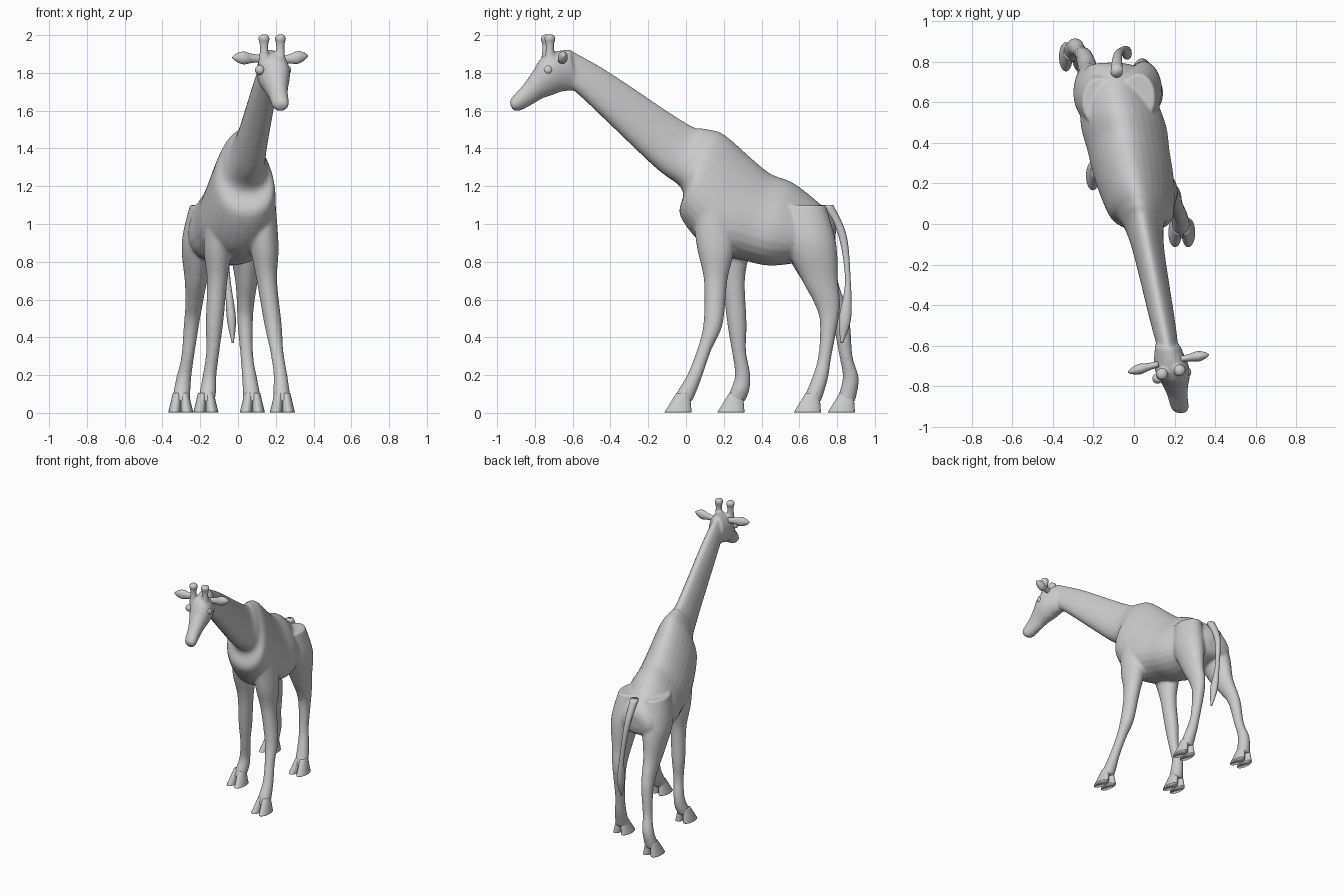
import bpy, bmesh, math
from mathutils import Vector

if "Cube" in bpy.data.objects:
    bpy.data.objects.remove(bpy.data.objects["Cube"])


def spline(rows, steps=6):
    """Catmull-Rom resample of a list of number tuples."""
    out = []
    for i in range(len(rows) - 1):
        p = [rows[max(i - 1, 0)], rows[i], rows[i + 1], rows[min(i + 2, len(rows) - 1)]]
        for s in range(steps):
            t = s / steps
            out.append([0.5 * (2 * b + (c - a) * t + (2 * a - 5 * b + 4 * c - d) * t * t
                        + (3 * b - a - 3 * c + d) * t ** 3) for a, b, c, d in zip(*p)])
    return out + [list(rows[-1])]


def loft(bm, rings):
    loops = [[bm.verts.new(p) for p in r] for r in rings]
    n = len(loops[0])
    for a, b in zip(loops, loops[1:]):
        for i in range(n):
            bm.faces.new((a[i], a[(i + 1) % n], b[(i + 1) % n], b[i]))
    bm.faces.new(loops[0][::-1])
    bm.faces.new(loops[-1])


def finish(bm, name):
    bmesh.ops.recalc_face_normals(bm, faces=bm.faces)
    me = bpy.data.meshes.new(name)
    bm.to_mesh(me)
    bm.free()
    for f in me.polygons:
        f.use_smooth = True
    ob = bpy.data.objects.new(name, me)
    bpy.context.collection.objects.link(ob)
    return ob


ANG = [2 * math.pi * i / 28 for i in range(28)]


def mid_x(y):
    """The animal stands turned: its centre line runs diagonally."""
    return .045 - .2 * y


def spine(bm, rows, egg):
    """Rows: top y, top z, bottom y, bottom z, half width."""
    rings = []
    for ty, tz, by, bz, w in spline(rows):
        r = []
        for a in ANG:
            s, c = math.sin(a), math.cos(a)
            y = (ty + by) / 2 + (ty - by) / 2 * s
            z = (tz + bz) / 2 + (tz - bz) / 2 * s
            r.append((mid_x(y) + w * c * (1 - egg * s), y, z))
        rings.append(r)
    loft(bm, rings)


def column(bm, rows):
    """Rows: x, y, z, half x, half y; horizontal sections."""
    loft(bm, [[(x + a * math.cos(t), y + b * math.sin(t), z) for t in ANG]
              for x, y, z, a, b in spline(rows)])


body = bmesh.new()
# torso and neck
spine(body, [
    (-.60, 1.915, -.62, 1.73, .05), (-.40, 1.80, -.51, 1.63, .06), (0, 1.535, -.17, 1.305, .078),
    (.10, 1.505, -.02, 1.18, .11), (.20, 1.475, -.03, 1.04, .155), (.35, 1.345, .12, .865, .187),
    (.45, 1.265, .30, .81, .195), (.58, 1.21, .47, .78, .2), (.76, 1.06, .74, .83, .14),
    (.795, .99, .79, .9, .06)], .28)
# head
spine(body, [
    (-.61, 1.925, -.58, 1.71, .06), (-.71, 1.91, -.66, 1.70, .084), (-.77, 1.875, -.70, 1.685, .083),
    (-.81, 1.81, -.76, 1.665, .066), (-.86, 1.74, -.81, 1.635, .051),
    (-.925, 1.665, -.88, 1.60, .044), (-.932, 1.635, -.915, 1.602, .025)], -.05)


def leg(name, shape, xs, ys):
    """Bend a shared leg shape along x and y positions, then add a cloven hoof."""
    column(body, [(x, y, *s) for x, y, s in zip(xs, ys, shape)])
    x, y = xs[-1], ys[-1]
    bm = bmesh.new()
    for s in (-1, 1):
        column(bm, [(x + s * (.033 - .14 * z), y + .005 - .028 * (1 - z / .105), z,
                     .034 - .1 * z, .073 - .35 * z) for z in (.105, .065, .025, .003)])
    finish(bm, name + "_hoof")


# leg shapes: height, half x, half y
FRONT = [(1.1, .075, .11), (.88, .075, .1), (.7, .054, .062), (.47, .046, .051),
         (.33, .035, .038), (.2, .036, .041), (.12, .043, .05), (.06, .046, .052)]
HIND = [(1.1, .085, .12), (.9, .093, .135), (.7, .06, .095), (.58, .046, .069),
        (.48, .041, .048), (.3, .034, .035), (.18, .04, .043), (.06, .048, .05)]
leg("front_left", FRONT, (.125, .14, .153, .185, .205, .225, .23, .235),
    (.14, .157, .157, .143, .095, .047, .008, -.02))
leg("front_right", FRONT, (-.09, -.107, -.11, -.125, -.133, -.15, -.158, -.17),
    (.2, .235, .25, .27, .28, .3, .285, .26))
leg("hind_left", HIND, (.02, .045, .045, .04, .038, .047, .062, .076),
    (.62, .66, .71, .748, .757, .735, .708, .665))
leg("hind_right", HIND, (-.17, -.205, -.222, -.232, -.245, -.266, -.288, -.303),
    (.6, .64, .71, .775, .82, .847, .872, .845))

# horns, side by side on the skull
for x, y in ((.138, -.745), (.224, -.727)):
    column(body, [(x, y + .006, z, r, r) for z, r in
                  ((1.84, .033), (1.91, .024), (1.955, .024), (1.985, .032), (2.006, .015))])
ob = finish(body, "body")
rm = ob.modifiers.new("blend", 'REMESH')
rm.mode = 'VOXEL'
rm.voxel_size = 0.009
rm.use_smooth_shade = True
sm = ob.modifiers.new("soften", 'SMOOTH')
sm.factor = 0.5
sm.iterations = 7

# ears: flattened leaves, level and pointing sideways
for name, root, tip in (("ear_right", (.12, -.69, 1.875), (-.03, -.73, 1.882)),
                        ("ear_left", (.23, -.665, 1.868), (.37, -.643, 1.89))):
    p, q = Vector(root), Vector(tip)
    side = (q - p).cross(Vector((0, 0, 1))).normalized()
    bm = bmesh.new()
    loft(bm, [[p.lerp(q, t) + side * .75 * h * math.cos(a) + Vector((0, 0, h * math.sin(a))) for a in ANG]
              for t, h in spline([(0, .02), (.3, .024), (.6, .034), (.85, .022), (1, .004)])])
    finish(bm, name)

# eyes
for name, s in (("eye_right", -1), ("eye_left", 1)):
    bm = bmesh.new()
    bmesh.ops.create_uvsphere(bm, u_segments=20, v_segments=12, radius=.026)
    bmesh.ops.translate(bm, verts=bm.verts, vec=(.186 + s * .07, -.745 + s * .015, 1.815))
    finish(bm, name)

# tail with hair tuft
bm = bmesh.new()
column(bm, [(-.085, .75, 1.1, .03, .03), (-.08, .828, .94, .022, .022), (-.055, .857, .7, .016, .015),
            (-.035, .842, .5, .024, .032), (-.028, .825, .37, .005, .006)])
finish(bm, "tail")
